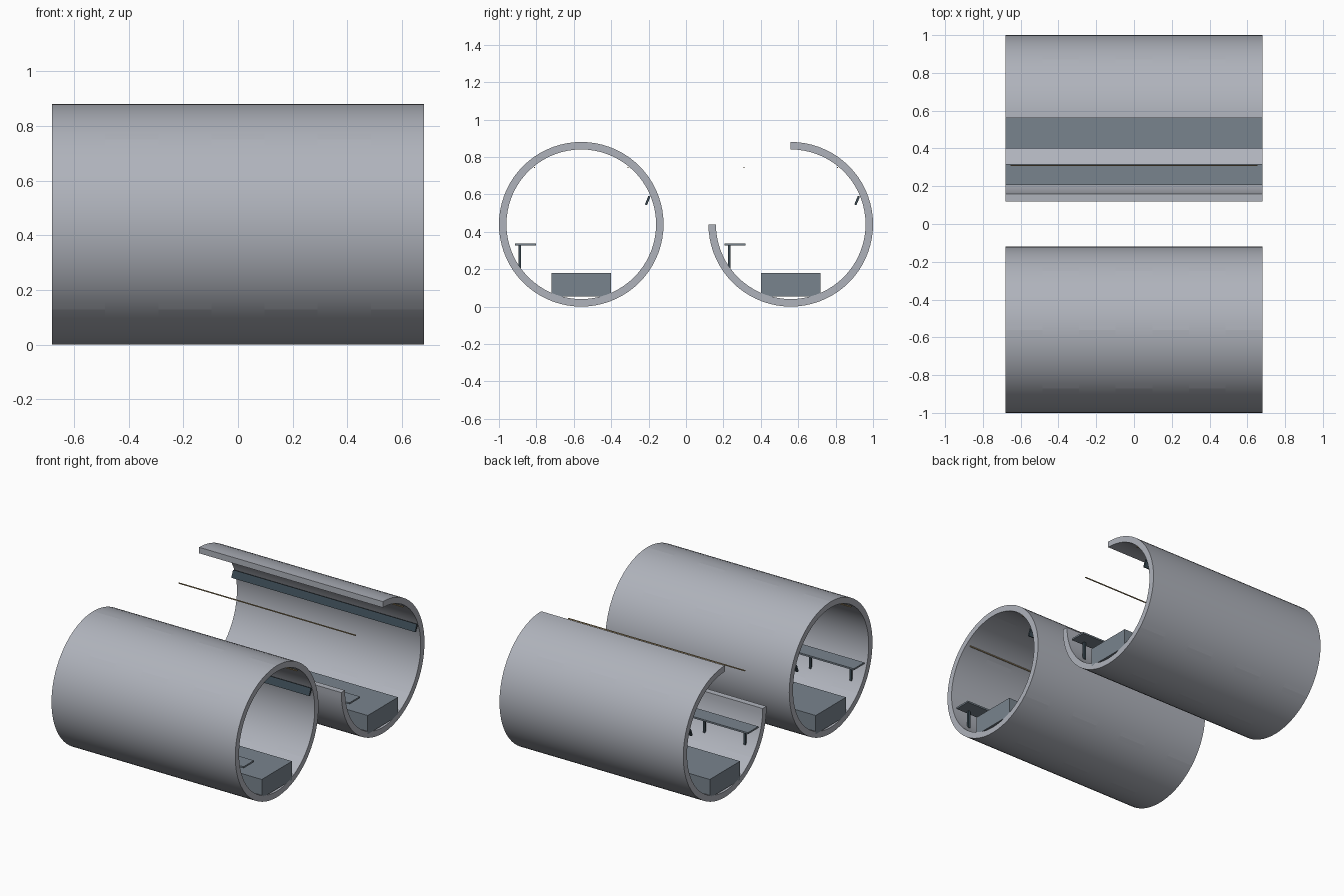
import bpy, bmesh
from math import sin, cos, radians, ceil

cube = bpy.data.objects.get("Cube")
if cube:
    bpy.data.objects.remove(cube, do_unlink=True)


def material(name, rgb):
    m = bpy.data.materials.new(name)
    m.use_nodes = True
    m.diffuse_color = (*rgb, 1)
    m.node_tree.nodes["Principled BSDF"].inputs["Base Color"].default_value = (*rgb, 1)
    return m


CONCRETE = material("pale concrete", (0.43, 0.45, 0.50))
SLAB = material("blue grey slab", (0.19, 0.23, 0.27))
DARK = material("dark steel", (0.045, 0.07, 0.09))
WIRE = material("tan wire", (0.40, 0.30, 0.16))

HALF, RINGS = 0.68, 7
OUTER, INNER, AXIS_Z = 0.44, 0.40, 0.44
TUBE_Y = 0.56


def finish(name, bm, mat):
    bmesh.ops.recalc_face_normals(bm, faces=bm.faces)
    me = bpy.data.meshes.new(name)
    bm.to_mesh(me)
    bm.free()
    me.materials.append(mat)
    ob = bpy.data.objects.new(name, me)
    bpy.context.collection.objects.link(ob)
    return ob


def box(name, center, size, mat, tilt=0):
    bm = bmesh.new()
    bmesh.ops.create_cube(bm, size=1)
    for v in bm.verts:
        v.co = [c * s for c, s in zip(v.co, size)]
    ob = finish(name, bm, mat)
    ob.location = center
    ob.rotation_euler.x = radians(tilt)
    return ob


def lining_segment(bm, x0, x1, a0, a1):
    """Closed curved block of the lining between two angles in degrees."""
    steps = ceil((a1 - a0) / 5)
    rows = []
    for i in range(steps + 1):
        a = radians(a0 + (a1 - a0) * i / steps)
        rows.append([bm.verts.new((x, r * cos(a), r * sin(a)))
                     for x, r in ((x0, OUTER), (x1, OUTER), (x1, INNER), (x0, INNER))])
    for p, q in zip(rows, rows[1:]):
        for k in range(4):
            n = (k + 1) % 4
            bm.faces.new((p[k], p[n], q[n], q[k]))
    bm.faces.new(rows[0])
    bm.faces.new(rows[-1])


def lining(name, y, start, end):
    """Rings of three blocks each, with staggered joints."""
    width = 2 * HALF / RINGS
    for ring in range(RINGS):
        joints = (45, 135, 270) if ring % 2 else (90, 225, 315)
        if end - start == 360:
            cuts = [*joints, joints[0] + 360]
        else:
            inside = [j + t for t in (0, 360) for j in joints if start < j + t < end]
            cuts = [start, *inside, end]
        bm = bmesh.new()
        x0 = -HALF + ring * width
        for a0, a1 in zip(cuts, cuts[1:]):
            lining_segment(bm, x0, x0 + width, a0, a1)
        ob = finish(f"{name}_ring_{ring + 1}", bm, CONCRETE)
        ob.location = (0, y, AXIS_Z)
        bpy.ops.object.select_all(action='DESELECT')
        ob.select_set(True)
        bpy.context.view_layer.objects.active = ob
        bpy.ops.object.shade_smooth_by_angle(angle=radians(30))


# Concrete linings: one whole tube, one with an open quarter
lining("whole_tube", -TUBE_Y, 90, 450)
lining("open_tube", TUBE_Y, 180, 450)

# Fittings repeated in both tubes
for side, y in (("front", -TUBE_Y), ("back", TUBE_Y)):
    box(f"{side}_track_bed", (0, y, 0.117), (2 * HALF, 0.32, 0.125), SLAB)
    box(f"{side}_walkway", (0, y - 0.298, 0.333), (2 * HALF, 0.11, 0.011), SLAB)
    for i in range(5):
        box(f"{side}_walkway_post_{i + 1}", (-0.6 + 0.3 * i, y - 0.328, 0.268),
            (0.014, 0.014, 0.122), DARK)
    box(f"{side}_cable_tray", (0, y + 0.355, 0.567), (2 * HALF, 0.012, 0.05), DARK, -22)
    for sign, label in ((-1, "left"), (1, "right")):
        box(f"{side}_{label}_wire", (0, y + 0.25 * sign, 0.743), (1.31, 0.006, 0.006), WIRE)
